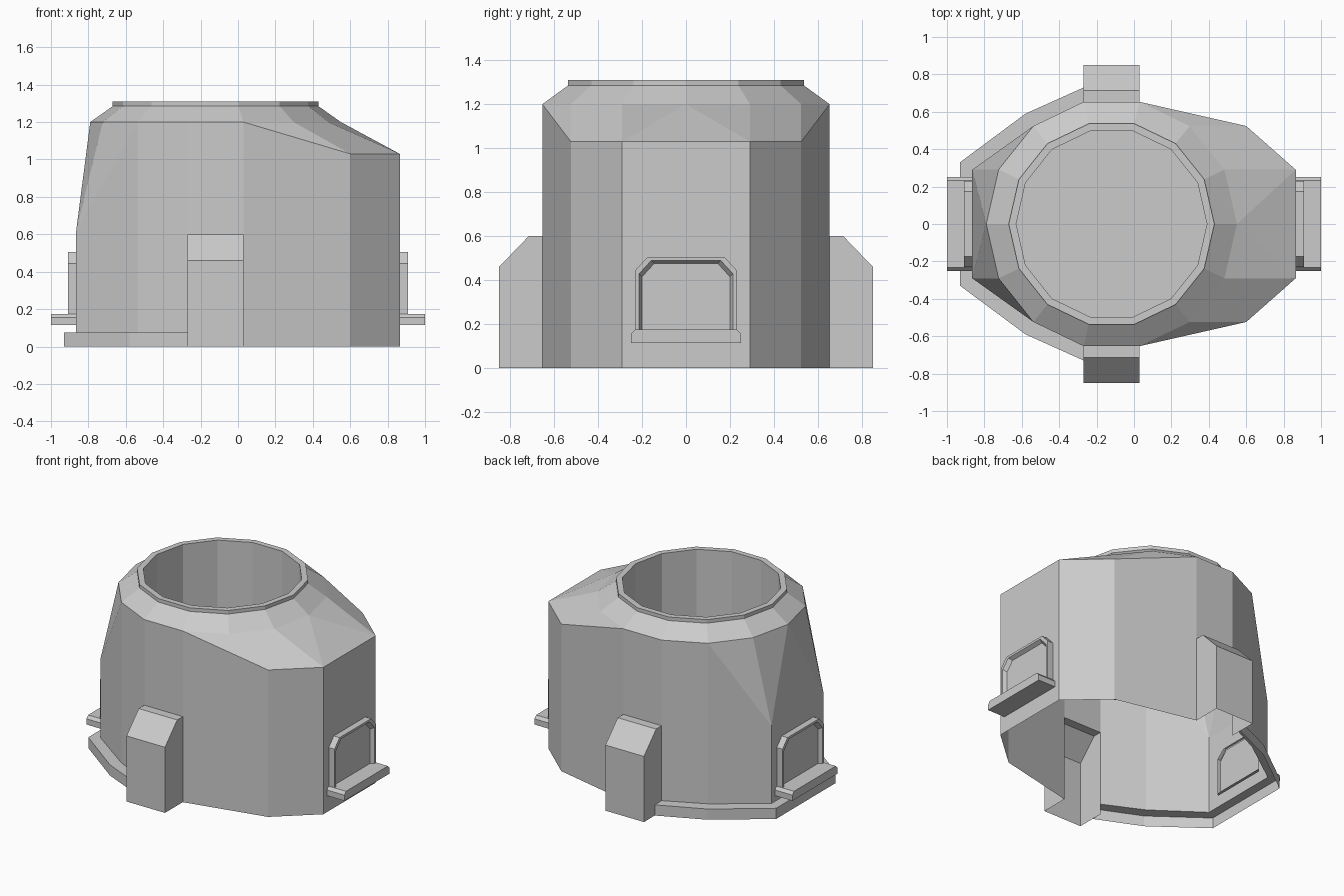
import bpy, bmesh
from math import cos, sin, tau

if "Cube" in bpy.data.objects:
    bpy.data.objects.remove(bpy.data.objects["Cube"])


def build(name, faces, axes=(False, True)):
    """Make a half part from polygons and mirror it over the given x/y axes."""
    bm = bmesh.new()
    for f in faces:
        bm.faces.new([bm.verts.new(p) for p in f])
    bmesh.ops.remove_doubles(bm, verts=bm.verts, dist=0.0005)
    bmesh.ops.recalc_face_normals(bm, faces=bm.faces)
    me = bpy.data.meshes.new(name)
    bm.to_mesh(me)
    bm.free()
    ob = bpy.data.objects.new(name, me)
    bpy.context.collection.objects.link(ob)
    m = ob.modifiers.new("mirror", "MIRROR")
    m.use_axis = (axes[0], axes[1], False)
    m.merge_threshold = 0.0005
    return ob


def ring(r, z):
    """Back half of a 14-sided ring, from the right round to the left."""
    return [(-.12 + r * cos(i * tau / 14), abs(r * sin(i * tau / 14)) if i % 7 else 0, z)
            for i in range(8)]


def strip(a, b):
    return [(a[i], a[i + 1], b[i + 1], b[i]) for i in range(len(a) - 1)]


def at(p, z):
    return (p[0], p[1], z)


W, F = .865, .075            # end wall position, skirt height
shoulder = ring(.67, 1.2)
s = shoulder

# Body shell: plan corners of the walls
A, B, C, D = (W, .29), (.6, .524), s[3], s[4]
E, G = s[5], (-W, .29)


def end_wall(x, bottom, top):
    # flat end wall with the hatch opening cut out
    return [(x, 0, bottom), (x, .29, bottom), (x, .29, top), (x, 0, top), (x, 0, .475),
            (x, .145, .475), (x, .2, .425), (x, .2, .16), (x, 0, .16)]


body = [
    end_wall(W, 0, 1.03),
    (at(A, 0), at(B, 0), at(B, 1.03), at(A, 1.03)),
    (at(B, 0), at(C, 0), at(C, .6), at(B, 1.03)),
    (at(C, .6), s[3], at(B, 1.03)),
    (s[3], s[2], at(B, 1.03)),
    (at(C, .6), at(D, .6), s[4], s[3]),
    (at(D, F), at(E, F), s[5], s[4], at(D, .6)),
    (at(E, F), at(G, F), at(G, .62), s[5]),
    (at(G, .62), s[6], s[5]),
    end_wall(-W, F, .62),
    (at(G, .62), s[7], s[6]),
    (at(G, .62), (-W, 0, .62), s[7]),
    # sloping nose on the right
    (s[2], s[1], at(A, 1.03), at(B, 1.03)),
    (s[1], s[0], at(A, 1.03)),
    (s[0], (W, 0, 1.03), at(A, 1.03)),
] + strip(shoulder, ring(.55, 1.285))
build("body_shell", body)

# Rim with the round well and its floor
levels = [ring(.55, 1.285), ring(.55, 1.31), ring(.51, 1.31), ring(.51, .76)]
rim = [f for a, b in zip(levels, levels[1:]) for f in strip(a, b)]
rim.append(levels[-1])
build("rim_and_well", rim)

# Side buttresses, open towards the inside
prof = [(.85, 0), (.85, .46), (.715, .6), (.653, .6)]
left = [(-.269, y, z) for y, z in prof]
right = [(.029, y, z) for y, z in prof]
build("buttress", strip(left, right) + [left + [at(D, 0)], right + [at(C, 0)]])

# Skirt round the left foot
plan = [(-.269, .73), (-.58, .59), (-.93, .33), (-.93, 0)]
low, high = [at(p, 0) for p in plan], [at(p, F) for p in plan]
wall = [at(p, F) for p in (D, E, G, (-W, 0))]
build("foot_skirt", strip(low, high) + strip(high, wall))


# Hatch frames and panels on both ends
def arch(x, w, top, c=.055):
    return [(x, w, .16), (x, w, top - c - .005), (x, w - c, top), (x, 0, top)]


steps = [arch(W, .23, .505), arch(.91, .23, .505), arch(.91, .213, .489), arch(.885, .2, .475)]
hatch = [f for a, b in zip(steps, steps[1:]) for f in strip(a, b)]
hatch.append(steps[-1] + [(.885, 0, .16)])
build("hatch", hatch, (True, True))

# Ledges below the hatches
sec = [(0, .115), (.25, .115), (.25, .155), (.232, .175), (0, .175)]
inner, outer = [(W, y, z) for y, z in sec], [(1, y, z) for y, z in sec]
build("hatch_ledge", strip(inner, outer) + [outer], (True, True))
